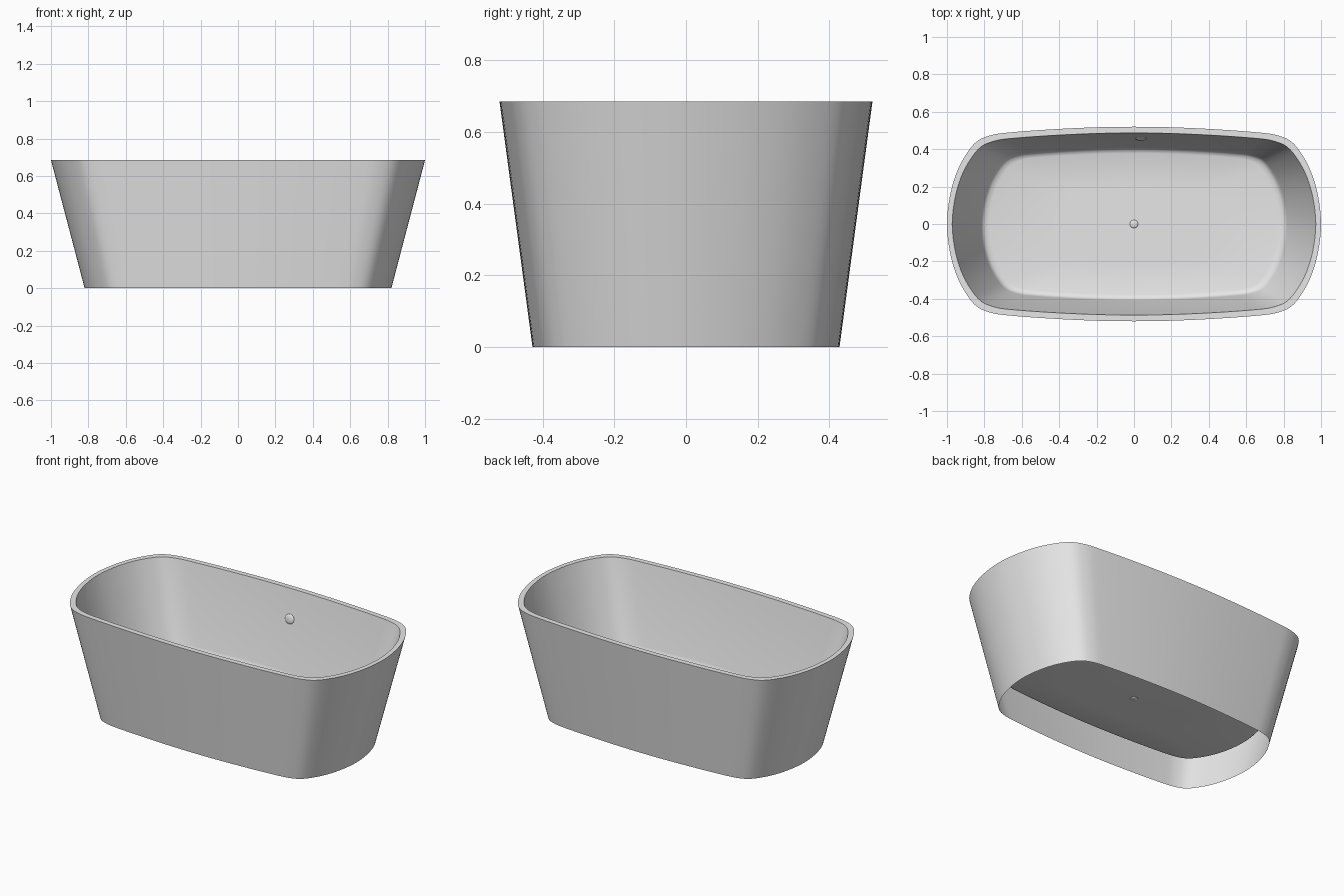
import bpy, bmesh
from mathutils import Vector

if "Cube" in bpy.data.objects:
    bpy.data.objects.remove(bpy.data.objects["Cube"])

H = 0.685
# quarter outline of the tub, unit half-length and unit half-width
QUARTER = [(1, 0), (.985, .28), (.95, .52), (.90, .71), (.84, .85),
           (.76, .915), (.66, .942), (.45, .972), (.22, .993), (0, 1)]


def material(name, rgb):
    m = bpy.data.materials.new(name)
    m.diffuse_color = (*rgb, 1)
    m.use_nodes = True
    m.node_tree.nodes["Principled BSDF"].inputs["Base Color"].default_value = m.diffuse_color
    return m


def outline(sub=4):
    """Mirror the quarter to a full loop and smooth it (Catmull-Rom)."""
    half = QUARTER + [(-x, y) for x, y in reversed(QUARTER[:-1])]
    loop = [Vector(p) for p in half + [(x, -y) for x, y in reversed(half[1:-1])]]
    n, out = len(loop), []
    for i in range(n):
        a, b, c, d = (loop[(i + k) % n] for k in (-1, 0, 1, 2))
        for s in range(sub):
            t = s / sub
            out.append(0.5 * (2 * b + (c - a) * t + (2 * a - 5 * b + 4 * c - d) * t * t
                              + (3 * b - a - 3 * c + d) * t ** 3))
    return out


def finish(bm, name, mat, angle=0.6):
    me = bpy.data.meshes.new(name)
    bm.to_mesh(me)
    bm.free()
    ob = bpy.data.objects.new(name, me)
    bpy.context.collection.objects.link(ob)
    me.materials.append(mat)
    bpy.ops.object.select_all(action='DESELECT')
    ob.select_set(True)
    bpy.context.view_layer.objects.active = ob
    bpy.ops.object.shade_smooth_by_angle(angle=angle)
    return ob


white = material("white_enamel", (.8, .8, .8))

# tub shell: outer wall (open below), rim, inner wall, rounded floor edge, floor
RINGS = [(.82, .428, 0), (1, .52, H), (.972, .487, H), (.82, .408, .205),
         (.812, .403, .188), (.80, .394, .177), (.775, .378, .171), (.4, .2, .17)]
shape = outline()
bm = bmesh.new()
rings = [[bm.verts.new((p.x * rx, p.y * ry, z)) for p in shape] for rx, ry, z in RINGS]
n = len(shape)
for lo, hi in zip(rings, rings[1:]):
    for i in range(n):
        j = (i + 1) % n
        bm.faces.new((lo[i], lo[j], hi[j], hi[i]))
bm.faces.new(rings[-1])
finish(bm, "bathtub_shell", white)


def button(name, loc, normal, r, thick):
    """Low domed disc facing along the normal."""
    bm = bmesh.new()
    bmesh.ops.create_uvsphere(bm, u_segments=24, v_segments=12, radius=1)
    for v in bm.verts:
        v.co = Vector((v.co.x * r, v.co.y * r, v.co.z * thick))
    ob = finish(bm, name, white)
    ob.rotation_euler = Vector(normal).to_track_quat('Z', 'Y').to_euler()
    ob.location = loc


# drain plug and overflow cap
button("drain_plug", (0, 0, .171), (0, 0, 1), .022, .007)
button("overflow_cap", (.037, .456, .51), (0, -1, .165), .03, .009)
